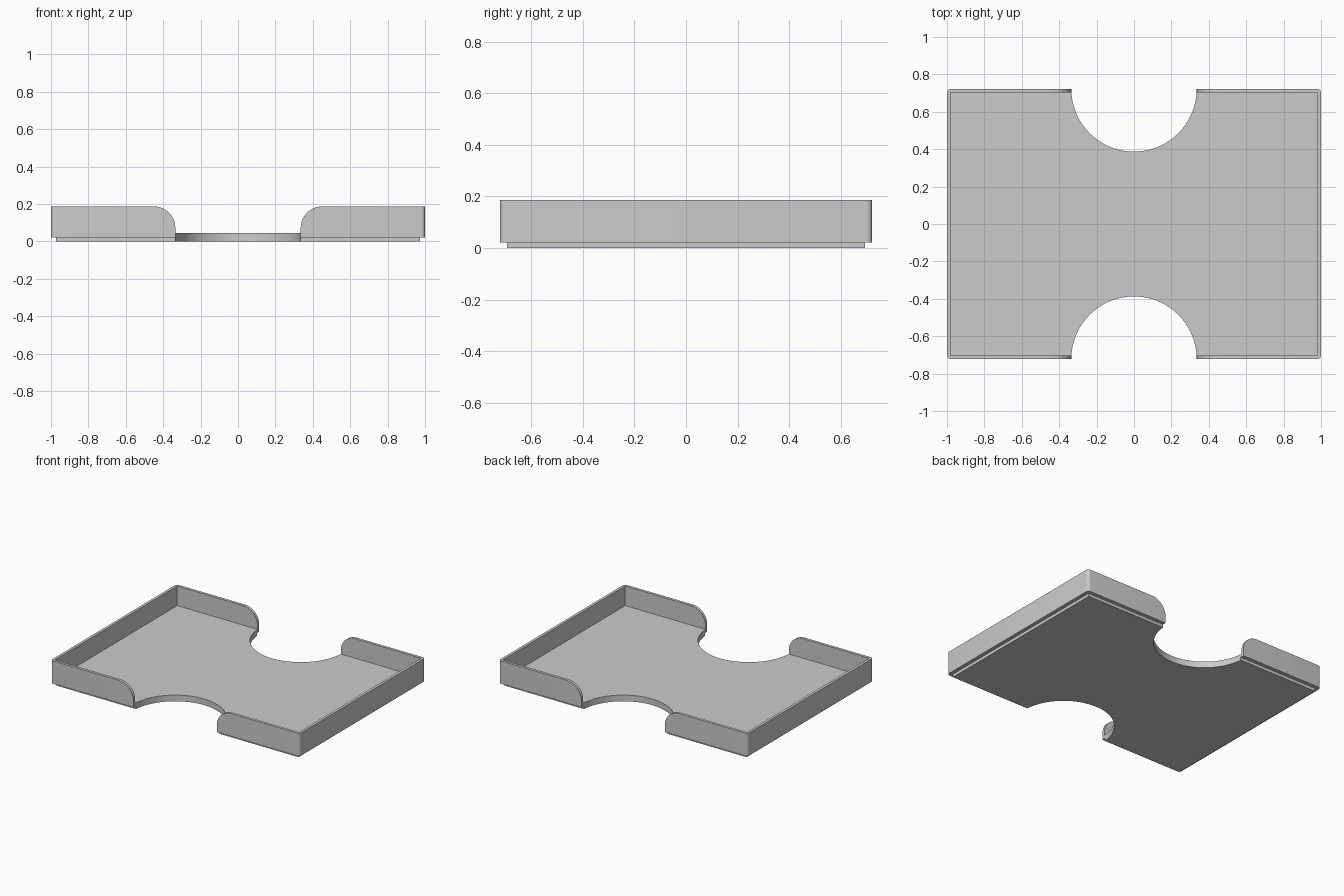
import bpy, bmesh
from math import sin, cos, pi

cube = bpy.data.objects.get("Cube")
if cube:
    bpy.data.objects.remove(cube, do_unlink=True)

HX, HY, TOP = 1.0, 0.722, 0.187      # outer half sizes and rim height
FOOT, FLOOR = 0.022, 0.045           # foot height and floor level
WALL, STEP = 0.02, 0.027             # wall thickness and foot inset
NOTCH, FLARE = 0.335, 0.115          # finger notch and rim rounding radii

grey = bpy.data.materials.new("plain grey")
grey.use_nodes = True
colour = (0.6, 0.6, 0.6, 1)
grey.diffuse_color = colour
grey.node_tree.nodes["Principled BSDF"].inputs["Base Color"].default_value = colour


def arc(cx, cy, r, start, end, n):
    """Points on an arc, angles in half turns."""
    return [(cx + r * cos(pi * (start + (end - start) * i / n)),
             cy + r * sin(pi * (start + (end - start) * i / n))) for i in range(n + 1)]


def rectangle(hx, hy, r=0):
    if not r:
        return [(hx, hy), (-hx, hy), (-hx, -hy), (hx, -hy)]
    pts = []
    for k, (sx, sy) in enumerate([(1, 1), (-1, 1), (-1, -1), (1, -1)]):
        pts += arc(sx * (hx - r), sy * (hy - r), r, k / 2, k / 2 + 0.5, 6)
    return pts


def prism(name, outline, low, high, along_y=False):
    """Extrude an outline along z, or an xz outline along y."""
    place = (lambda a, b, c: (a, c, b)) if along_y else (lambda a, b, c: (a, b, c))
    bm = bmesh.new()
    face = bm.faces.new([bm.verts.new(place(a, b, low)) for a, b in outline])
    new = bmesh.ops.extrude_face_region(bm, geom=[face])["geom"]
    move = place(0, 0, high - low)
    bmesh.ops.translate(bm, vec=move, verts=[v for v in new if isinstance(v, bmesh.types.BMVert)])
    bmesh.ops.recalc_face_normals(bm, faces=bm.faces)
    mesh = bpy.data.meshes.new(name)
    bm.to_mesh(mesh)
    bm.free()
    mesh.materials.append(grey)
    obj = bpy.data.objects.new(name, mesh)
    bpy.context.collection.objects.link(obj)
    return obj


def combine(target, tool, operation):
    mod = target.modifiers.new(tool.name, "BOOLEAN")
    mod.operation, mod.object, mod.solver = operation, tool, "EXACT"
    bpy.context.view_layer.objects.active = target
    bpy.ops.object.modifier_apply(modifier=mod.name)
    bpy.data.objects.remove(tool, do_unlink=True)


# Tray body with stacking foot and hollow inside
tray = prism("tray", rectangle(HX, HY, 0.02), FOOT, TOP)
combine(tray, prism("foot", rectangle(HX - STEP, HY - STEP), 0, FOOT), "UNION")
combine(tray, prism("hollow", rectangle(HX - WALL, HY - WALL), FLOOR, 1), "DIFFERENCE")

# Round finger notches through front and back
for side in (-1, 1):
    circle = arc(0, side * HY, NOTCH, 0, 2, 96)[:-1]
    combine(tray, prism("notch", circle, -1, 1), "DIFFERENCE")

# Flared opening that rounds the wall ends at the rim
right = arc(NOTCH + FLARE, TOP - FLARE, FLARE, 1, 0.5, 14) + [(NOTCH + FLARE, 1)]
opening = right + [(-x, z) for x, z in reversed(right)]
combine(tray, prism("opening", opening, -1, 1, along_y=True), "DIFFERENCE")

# Smooth curved surfaces, sharp edges elsewhere
bpy.ops.object.select_all(action="DESELECT")
tray.select_set(True)
bpy.context.view_layer.objects.active = tray
bpy.ops.object.shade_smooth_by_angle(angle=pi / 6)
